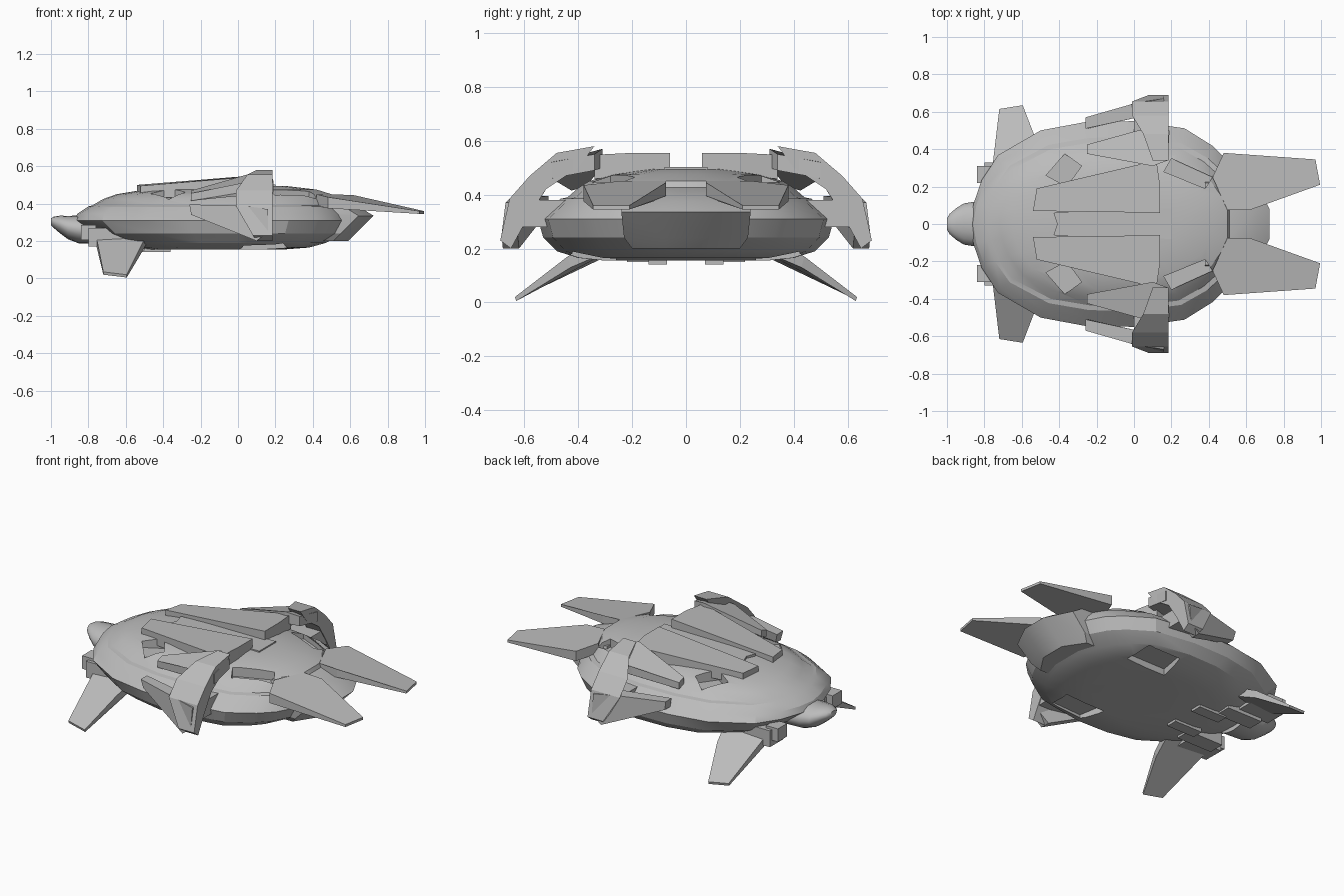
import bpy, bmesh
from math import sin, cos, pi, radians
from mathutils import Vector

if "Cube" in bpy.data.objects:
    bpy.data.objects.remove(bpy.data.objects["Cube"])

grey = bpy.data.materials.new("hull_grey")
grey.use_nodes = True
grey.diffuse_color = (0.5, 0.5, 0.5, 1)
grey.node_tree.nodes["Principled BSDF"].inputs["Base Color"].default_value = (0.5, 0.5, 0.5, 1)


def finish(name, bm, smooth=None):
    """Turn a bmesh into a grey object, optionally smooth shaded below an angle."""
    bmesh.ops.recalc_face_normals(bm, faces=bm.faces)
    mesh = bpy.data.meshes.new(name)
    bm.to_mesh(mesh)
    bm.free()
    mesh.materials.append(grey)
    obj = bpy.data.objects.new(name, mesh)
    bpy.context.collection.objects.link(obj)
    if smooth:
        bpy.ops.object.select_all(action='DESELECT')
        bpy.context.view_layer.objects.active = obj
        obj.select_set(True)
        bpy.ops.object.shade_smooth_by_angle(angle=radians(smooth))
    return obj


def loft(name, rings, smooth):
    """Skin closed rings of equal length and cap both ends."""
    bm = bmesh.new()
    loops = [[bm.verts.new(p) for p in ring] for ring in rings]
    for a, b in zip(loops, loops[1:]):
        for i in range(len(a)):
            j = (i + 1) % len(a)
            bm.faces.new((a[i], a[j], b[j], b[i]))
    bm.faces.new(loops[0])
    bm.faces.new(loops[-1])
    return finish(name, bm, smooth)


def slab(name, outline, offset, side=1):
    """Plate from (x, y, z, thickness) corners, thickened along offset."""
    flip = Vector((1, side, 1))
    top = [Vector(c[:3]) * flip for c in outline]
    low = [Vector(c[:3]) * flip + Vector(offset) * flip * c[3] for c in outline]
    return loft(name, [top, low], None)


def pair(name, outline, offset):
    """The same plate on both flanks."""
    for prefix, side in (("front_", -1), ("rear_", 1)):
        slab(prefix + name, outline, offset, side)


def box(x0, x1, y0, y1, z, t):
    return [(x0, y0, z, t), (x1, y0, z, t), (x1, y1, z, t), (x0, y1, z, t)]


DOWN, INWARD, ALONG = (0, 0, -1), (0, -1, 0), (1, 0, 0)

# Hull: one half outline, scaled for each level, with stepped shoulders
half = [(-1, 0), (-.98, .2), (-.93, .43), (-.83, .67), (-.57, .91), (-.3, .99), (0, 1),
        (.45, .93), (.7, .76), (.83, .62), (.93, .42), (1, .2), (1, 0)]
outline = half + [(u, -v) for u, v in half[-2:0:-1]]
# Levels: height, nose reach, tail reach, half width
levels = [(.155, .5, .25, .3), (.165, .57, .38, .4), (.19, .67, .47, .48),
          (.24, .79, .56, .53), (.31, .875, .6, .55), (.345, .86, .59, .51),
          (.385, .8, .56, .465), (.39, .78, .53, .44), (.425, .72, .51, .4),
          (.45, .65, .5, .36), (.475, .5, .42, .28), (.495, .3, .25, .14)]
hull = loft("hull", [[(u * (nose if u < 0 else tail), v * width, z) for u, v in outline]
                     for z, nose, tail, width in levels], 22)


def recess(name, corners, z, depth):
    """Cut a pocket in the hull on both flanks."""
    for side in (-1, 1):
        cutter = slab(name, [(x, y, z, depth) for x, y in corners], DOWN, side)
        cutter.hide_render = True
        cut = hull.modifiers.new(name, 'BOOLEAN')
        cut.operation, cut.object = 'DIFFERENCE', cutter
        bpy.ops.object.select_all(action='DESELECT')
        bpy.context.view_layer.objects.active = hull
        hull.select_set(True)
        bpy.ops.object.modifier_apply(modifier=name)
        bpy.data.objects.remove(cutter)


# Deck vents and belly hatches
recess("fore_vent", [(-.47, .26), (-.37, .375), (-.28, .31), (-.36, .2)], .6, .185)
recess("aft_vent", [(.16, .28), (.38, .19), (.42, .25), (.2, .35)], .6, .185)
recess("belly_hatch", [(.0, .26), (.27, .26), (.24, .42), (.03, .43)], .195, .2)

# Tail block: chevron levels narrowing upward and downward from the rim
tail_levels = [(.2, .59, .2), (.24, .63, .23), (.335, .725, .24), (.375, .66, .24), (.43, .5, .22)]
loft("tail_block", [[(.38, w, z), (x - .08, w, z), (x, .08, z),
                     (x, -.08, z), (x - .08, -w, z), (.38, -w, z)]
                    for z, x, w in tail_levels], 30)

# Nose beak
beak = [(-1, .03, .018, .303), (-.985, .055, .03, .3), (-.95, .085, .048, .288),
        (-.91, .11, .062, .272), (-.85, .12, .075, .262), (-.72, .13, .075, .26)]
loft("nose_beak", [[(x, w * cos(k * pi / 8), z + h * sin(k * pi / 8)) for k in range(16)]
                   for x, w, h, z in beak], 40)

# Long armour slabs and the deck step between them
pair("deck_slab", [(-.54, .07, .5, .06), (-.52, .19, .495, .07), (.12, .34, .548, .09),
                   (.14, .2, .555, .08), (.14, .06, .555, .08)], DOWN)
slab("deck_step", [(-.43, -.06, .495, .04), (-.41, 0, .497, .04), (-.43, .06, .495, .04),
                   (.2, .08, .503, .04), (.2, -.08, .503, .04)], DOWN)

# Tail fins and front canards
pair("tail_fin", [(.42, .25, .45, .06), (.48, .38, .435, .06), (.97, .345, .36, .015),
                  (.995, .21, .36, .015), (.62, .075, .445, .05), (.5, .075, .45, .06)], DOWN)
pair("canard", [(-.76, .28, .235, .05), (-.48, .28, .25, .05), (-.52, .44, .17, .04),
                (-.595, .635, .02, .015), (-.72, .615, .035, .015)], (0, -.3, -1))

# Canard root pods, intake boxes and belly runners
pair("canard_pod", box(-.8, -.58, .2, .33, .27, .1), DOWN)
pair("pod_intake", box(-.84, -.76, .22, .31, .285, .08), DOWN)
pair("belly_runner", box(-.55, -.36, .07, .14, .2, .06), DOWN)
pair("chin_block", box(-.74, -.5, .12, .22, .25, .1), DOWN)

# Flank brackets: curved arch, upper blade, outer blade and strut
arch = [(.1, .34, .58), (.05, .48, .555), (-.01, .58, .47), (-.01, .655, .385), (.08, .69, .23),
        (.1, .65, .2), (.1, .59, .31), (.08, .52, .42), (.1, .4, .5)]
pair("arch", [(x, y, z, .185 - x) for x, y, z in arch], ALONG)
pair("upper_blade", [(-.25, .375, .47, .04), (-.25, .425, .455, .04), (.02, .5, .51, .05),
                     (.19, .5, .52, .06), (.18, .34, .55, .06), (.1, .31, .57, .07)], DOWN)
pair("outer_blade", [(-.26, .57, .395, .06), (.02, .65, .39, .08), (.16, .67, .37, .08),
                     (.16, .685, .25, .06), (.1, .68, .2, .06), (-.25, .56, .34, .05)], INWARD)
pair("bracket_strut", box(.0, .18, .42, .63, .38, .1), DOWN)
